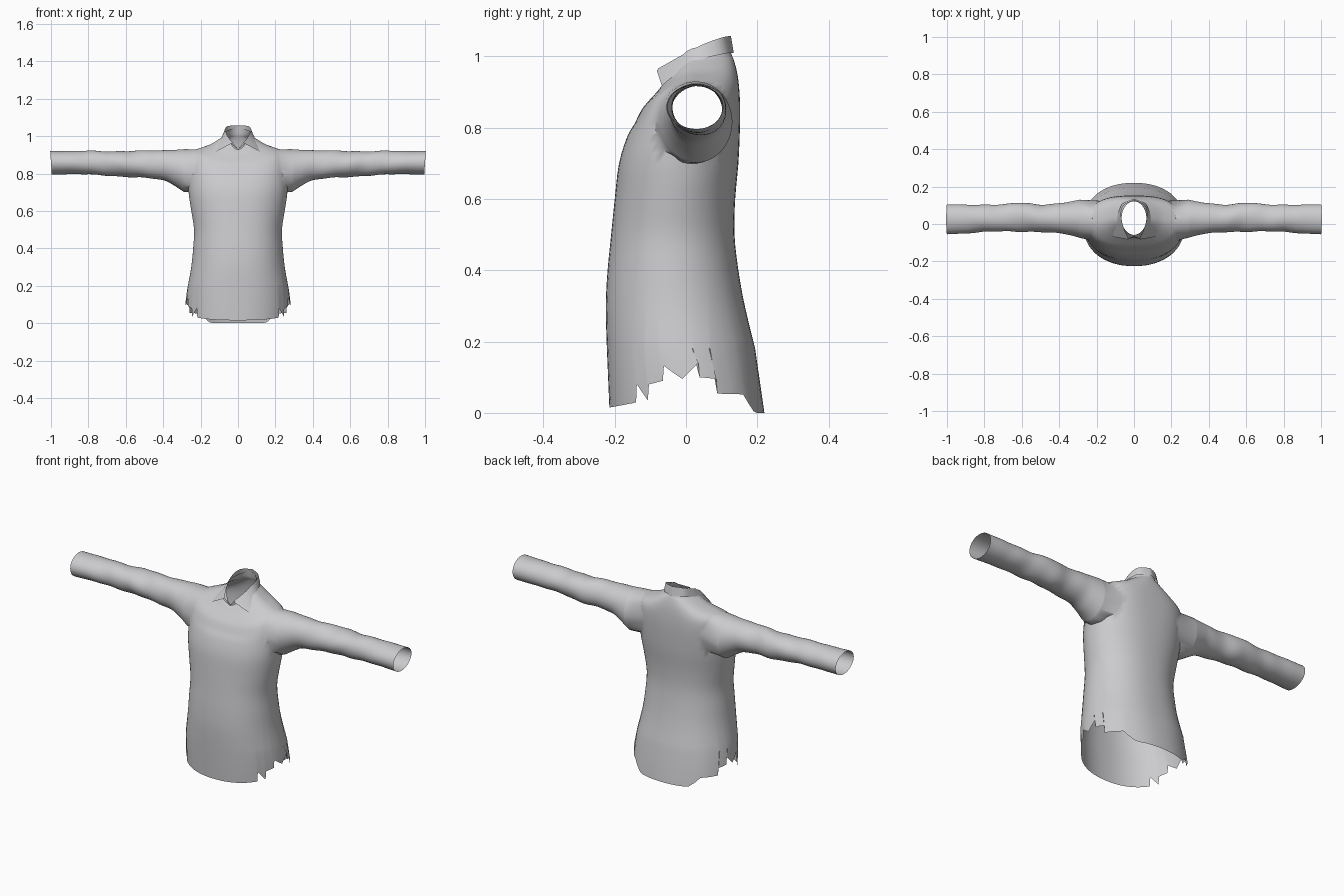
import bpy, bmesh, math
from math import sin, cos, pi

cube = bpy.data.objects.get("Cube")
if cube:
    bpy.data.objects.remove(cube)

cloth = bpy.data.materials.new("light_grey_cloth")
cloth.use_nodes = True
GREY = (0.6, 0.6, 0.62, 1)
cloth.diffuse_color = GREY
cloth.node_tree.nodes["Principled BSDF"].inputs["Base Color"].default_value = GREY


def sample(rows, steps):
    """Smooth curve through rows of numbers, with extra rows between them."""
    out = []
    for i in range(len(rows) - 1):
        a, b = rows[max(i - 1, 0)], rows[i]
        c, d = rows[i + 1], rows[min(i + 2, len(rows) - 1)]
        for k in range(steps):
            u = k / steps
            out.append([q + u / 2 * (r - p + u * (2 * p - 5 * q + 4 * r - s
                        + u * (3 * (q - r) + s - p)))
                        for p, q, r, s in zip(a, b, c, d)])
    return out + [list(rows[-1])]


def skin(bm, lower, upper, closed=True):
    """Faces between two rows of vertices."""
    n = len(lower)
    for i in range(n if closed else n - 1):
        j = (i + 1) % n
        bm.faces.new((lower[i], lower[j], upper[j], upper[i]))


def finish(bm, name, angle):
    bmesh.ops.recalc_face_normals(bm, faces=bm.faces)
    mesh = bpy.data.meshes.new(name)
    bm.to_mesh(mesh)
    bm.free()
    mesh.materials.append(cloth)
    obj = bpy.data.objects.new(name, mesh)
    bpy.context.collection.objects.link(obj)
    bpy.ops.object.select_all(action='DESELECT')
    obj.select_set(True)
    bpy.context.view_layer.objects.active = obj
    bpy.ops.object.shade_smooth_by_angle(angle=math.radians(angle))
    return obj


# Torn hem along the side, front to back: (y, z)
tear = [(-.14, .03), (-.138, .08), (-.107, .035), (-.104, .08), (-.065, .09),
        (-.062, .132), (-.035, .112), (-.01, .095), (.012, .118), (.035, .14),
        (.038, .1), (.06, .098), (.085, .095), (.088, .054), (.125, .053),
        (.16, .052), (.175, .027), (.19, .004)]
hem = [(.88 * i / 10, .015 + .015 * (i / 10) ** 2) for i in range(10)]
hem += [(math.acos((.0025 - y) / .2175), z) for y, z in tear]
last = hem[-1][0]
hem += [(last + (pi - last) * i / 6, 0) for i in range(1, 7)]
half = len(hem) - 1

# Torso rings: half width, side z, front y, front z, back y, back z, roundness
body = [(.272, .18, -.222, .18, .194, .18, .85),
        (.25, .3, -.225, .3, .165, .3, .85),
        (.24, .4, -.22, .4, .147, .4, .85),
        (.235, .5, -.21, .5, .136, .5, .85),
        (.25, .6, -.2, .6, .138, .6, .85),
        (.265, .7, -.188, .7, .147, .7, .8),
        (.27, .78, -.165, .775, .151, .79, .75),
        (.267, .86, -.145, .81, .152, .85, .72),
        (.25, .915, -.125, .85, .15, .9, .72),
        (.2, .937, -.105, .875, .146, .94, .78),
        (.15, .955, -.085, .897, .14, .97, .85),
        (.11, .978, -.07, .915, .133, .993, .95),
        (.078, 1.0, -.06, .924, .127, 1.008, 1),
        (.066, 1.025, -.058, .928, .121, 1.045, 1)]


def ring_point(row, t):
    w, zs, yf, zf, yb, zb, p = row
    c = cos(t)
    z = zs + ((zf if c > 0 else zb) - zs) * c * c
    return w * max(sin(t), 0) ** p, (yf + yb) / 2 - (yb - yf) / 2 * c, z


def add_ring(bm, points):
    """Closed ring from a right-half outline, mirrored across x."""
    full = points + [(-x, y, z) for x, y, z in points[-2:0:-1]]
    return [bm.verts.new(p) for p in full]


# Torso, columns slide towards the torn hem points near the bottom
bm = bmesh.new()
bottom = (.28, 0, -.215, 0, .22, 0, .9)
rows = [add_ring(bm, [(*ring_point(bottom, t)[:2], z) for t, z in hem])]
for row in sample(body, 3):
    k = min(max((.4 - row[1]) / .22, 0), 1)
    rows.append(add_ring(bm, [ring_point(row, k * t + (1 - k) * pi * j / half)
                              for j, (t, z) in enumerate(hem)]))
for lower, upper in zip(rows, rows[1:]):
    skin(bm, lower, upper)

# Sleeve rings: x, centre y, centre z, radius y, radius z
sleeve = [(.29, .028, .816, .102, .114), (.34, .03, .831, .09, .096),
          (.4, .03, .844, .08, .08), (.5, .03, .849, .073, .073),
          (.6, .038, .851, .078, .069), (.7, .032, .854, .072, .065),
          (.8, .03, .858, .072, .063), (.9, .027, .858, .077, .062),
          (1.0, .025, .858, .08, .063)]

# Cut each armhole, then grow a sleeve out of its edge
for side in (1, -1):
    gone = []
    for f in bm.faces:
        c = f.calc_center_median()
        if side * c.x > .18 and ((c.y - .02) / .105) ** 2 + ((c.z - .815) / .115) ** 2 < 1:
            gone.append(f)
    dead = set(gone)
    rim = {v for f in gone for v in f.verts if any(g not in dead for g in v.link_faces)}
    bmesh.ops.delete(bm, geom=gone, context='FACES')
    loop = sorted(rim, key=lambda v: math.atan2(v.co.z - .815, v.co.y - .02))
    n = len(loop)
    for _ in range(3):
        new = [(loop[i - 1].co + 2 * v.co + loop[(i + 1) % n].co) / 4
               for i, v in enumerate(loop)]
        for v, co in zip(loop, new):
            v.co = co
    previous = loop
    start = math.atan2(loop[0].co.z - .815, loop[0].co.y - .02)
    for x, cy, cz, ry, rz in sample(sleeve, 5):
        ring = []
        fold = .045 * max(0, sin((x - .29) / .71 * pi))
        for i in range(n):
            a = start + 2 * pi * i / n
            m = 1 + fold * sin(34 * x + 2 * a) * cos(15 * x - a)
            ring.append(bm.verts.new((side * (x + .006 * sin(a) * (x - .3)),
                                      cy + ry * m * cos(a), cz + rz * m * sin(a))))
        skin(bm, previous, ring)
        previous = ring
finish(bm, "shirt_body", 50)

# Folded collar: upper fold and lower edge, front to back
fold_edge = [(0, -.066, .93), (.03, -.077, .967), (.046, -.045, .985),
             (.062, 0, 1.01), (.07, .05, 1.035), (.055, .1, 1.053), (0, .126, 1.058)]
lower_edge = [(0, -.07, .927), (.037, -.082, .96), (.115, -.068, .918),
              (.1, -.012, .962), (.088, .045, .992), (.062, .108, 1.008), (0, .134, 1.01)]


def densify(points):
    """Keep the front point sharp and curve the rest."""
    return points[:2] + sample(points[2:], 4)


bm = bmesh.new()
top, low = densify(fold_edge), densify(lower_edge)
skin(bm, add_ring(bm, low), add_ring(bm, top))
finish(bm, "collar", 40)
